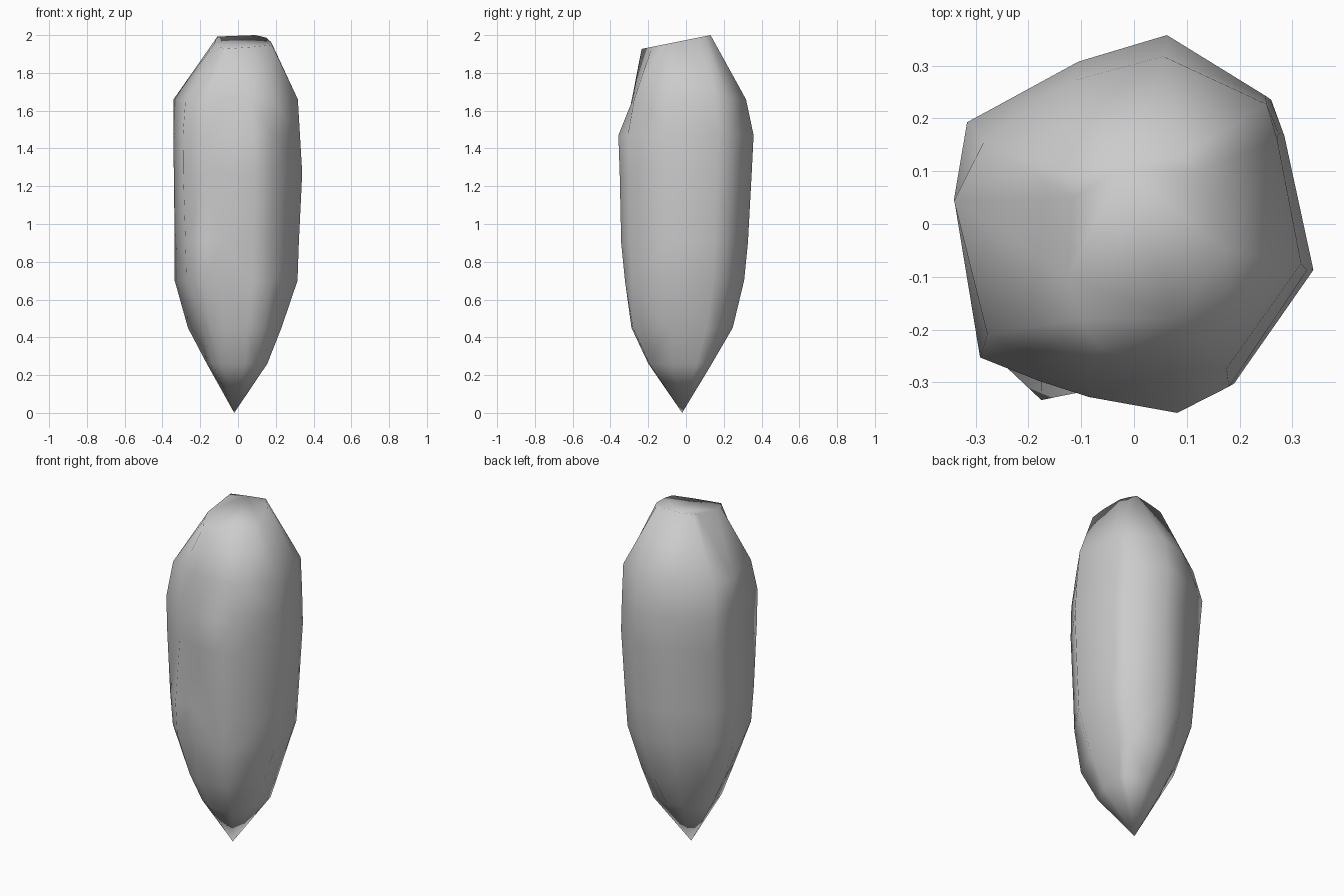
import bpy
import bmesh

if "Cube" in bpy.data.objects:
    bpy.data.objects.remove(bpy.data.objects["Cube"], do_unlink=True)

stone = bpy.data.materials.new("grey stone")
stone.use_nodes = True
grey = (0.6, 0.6, 0.6, 1)
stone.diffuse_color = grey
stone.node_tree.nodes["Principled BSDF"].inputs["Base Color"].default_value = grey

# Irregular outline of the shard, counter-clockwise, and the matching cap
outline = [(.34, -.085), (.285, .175), (.26, .245), (.07, .36), (-.1, .31), (-.315, .195),
           (-.34, .05), (-.29, -.25), (-.175, -.345), (-.08, -.325), (.09, -.355), (.19, -.305)]
cap = [(.175, -.05), (.15, .06), (.12, .1), (.09, .13), (-.02, .11), (-.11, .09),
       (-.115, .05), (-.125, -.1), (-.1, -.18), (-.065, -.235), (.08, -.18), (.18, -.13)]
RIDGE = 8

# Height, then extents of each section: left, right, front, back
sections = [(.26, -.165, .155, -.2, .135),
            (.45, -.265, .23, -.29, .245),
            (.70, -.335, .315, -.325, .305),
            (.90, -.335, .322, -.345, .325),
            (1.27, -.34, .34, -.353, .345),
            (1.47, -.341, .328, -.36, .355),
            (1.66, -.341, .317, -.315, .315)]

# Corners worn back or pushed out: outline point, then a factor per section
wear = {1: [1.15, 1, 1, 1, 1, 1, 1.03],
        2: [1.22, 1.02, 1, 1, 1, 1, 1.05],
        5: [.87, .82, .9, .93, .97, 1, .9],
        7: [.95, .85, .95, .97, 1, 1, .95],
        10: [1, 1, 1, 1, 1, 1, .9],
        11: [1.1, 1.12, 1.03, 1, 1, 1, 1.02]}


def fit(value, half, low, high):
    """Map an outline coordinate into a section's extents."""
    return low + (value + half) / (2 * half) * (high - low)


def add_section(bm, index, section):
    z, left, right, front, back = section
    ring = []
    for i, (x, y) in enumerate(outline):
        # The front left ridge stands out only around the lower middle
        if i == RIDGE and not .6 < z < 1:
            y += .05
        scale = wear[i][index] if i in wear else 1
        px, py = fit(x, .34, left, right), fit(y, .357, front, back)
        ring.append(bm.verts.new((px * scale, py * scale, z)))
    return ring


# Shard body: tip, stacked sections and a cap sloping down to the front
bm = bmesh.new()
tip = bm.verts.new((-.02, -.02, 0))
rings = [add_section(bm, i, s) for i, s in enumerate(sections)]
rings.append([bm.verts.new((x, y, 1.974 + .2 * y)) for x, y in cap])
count = len(outline)
for i in range(count):
    j = (i + 1) % count
    bm.faces.new((tip, rings[0][j], rings[0][i]))
    for lower, upper in zip(rings, rings[1:]):
        bm.faces.new((lower[i], lower[j], upper[j], upper[i]))
bm.faces.new(rings[-1])
bmesh.ops.triangulate(bm, faces=bm.faces[:])
bmesh.ops.recalc_face_normals(bm, faces=bm.faces[:])
for face in bm.faces:
    face.smooth = True

mesh = bpy.data.meshes.new("stone_shard")
bm.to_mesh(mesh)
bm.free()
mesh.materials.append(stone)
shard = bpy.data.objects.new("stone_shard", mesh)
bpy.context.collection.objects.link(shard)
